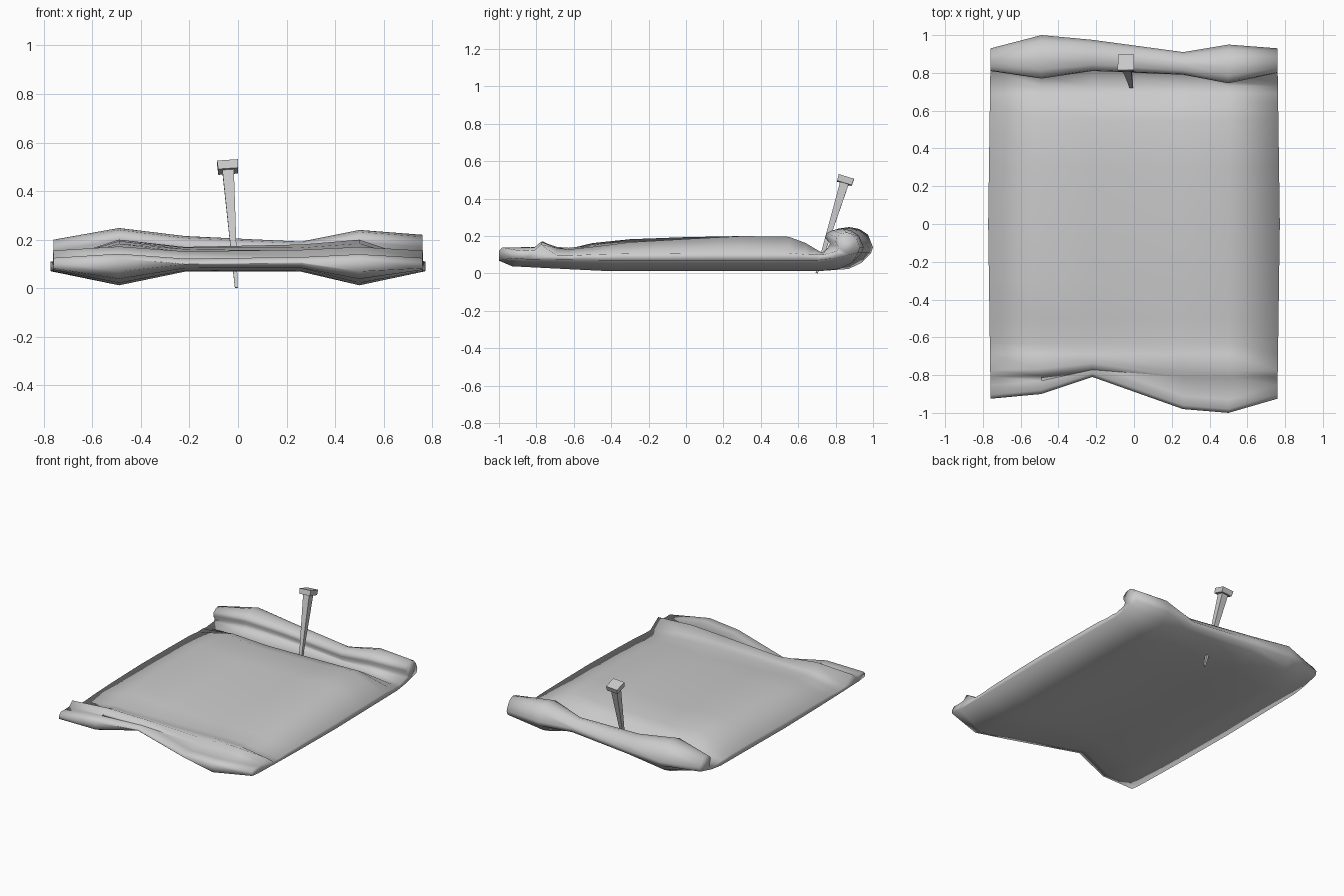
import bpy, bmesh, math
from mathutils import Vector, Matrix

if "Cube" in bpy.data.objects:
    bpy.data.objects.remove(bpy.data.objects["Cube"])


def finish(bm, name, smooth=None):
    bmesh.ops.recalc_face_normals(bm, faces=bm.faces)
    me = bpy.data.meshes.new(name)
    bm.to_mesh(me)
    bm.free()
    ob = bpy.data.objects.new(name, me)
    bpy.context.collection.objects.link(ob)
    if smooth:
        bpy.ops.object.select_all(action='DESELECT')
        ob.select_set(True)
        bpy.context.view_layer.objects.active = ob
        bpy.ops.object.shade_smooth_by_angle(angle=math.radians(smooth))
    return ob


# Side profile (y, z) of the sheet at one station, counter-clockwise from the front tip
def profile(yf, yb, lip, zb, zt, zr, valley, rz, sag):
    h = zt - zb
    w = yb - lip
    ridge = -0.775 + 0.35 * max(0, yf + 0.92)
    return [
        (yf, zb + h * 0.3), (yf + 0.07, zb + h * 0.14),
        (-0.6, zb + h * 0.05), (-0.4, zb), (0, zb), (0.4, zb), (0.7, zb),
        (yb - 0.13, zb + 0.012), (yb - 0.06, zb * 0.7 + 0.05),
        (yb - 0.01, 0.11), (yb, 0.14), (yb - w * 0.12, zr - 0.04),
        (yb - w * 0.32, zr - 0.01), (yb - w * 0.55, zr), (lip + w * 0.2, zr - 0.008),
        (lip + w * 0.03, zr - 0.025), (lip, zr - 0.05), (lip + w * 0.12, zr - 0.08),
        (lip + w * 0.05, (valley + zr - 0.08) / 2),
        (0.73, valley), (0.69, valley + h * 0.12), (0.64, zb + h * 0.8), (0.55, zb + h * 0.98),
        (0.3, zt), (0, zt - h * 0.03 - sag * 0.5), (-0.3, zt - h * 0.09 - sag * 0.8),
        (-0.5, zt - h * 0.2 - sag), (-0.63, zb + h * 0.62), (-0.69, zb + h * 0.66),
        (ridge, rz), (ridge - 0.035, rz - 0.03),
        (yf + 0.07, rz - 0.032), (yf + 0.02, rz - 0.03), (yf, rz - 0.05),
    ]


# Parchment: x, front y, back y, roll lip y, bottom z, top z, roll top z, valley z, ridge z, sag
stations = [
    (-0.758, -0.925, 0.93, 0.81, 0.07, 0.11, 0.20, 0.10, 0.155, 0),
    (-0.49, -0.90, 1.00, 0.77, 0.012, 0.20, 0.248, 0.11, 0.172, 0),
    (-0.22, -0.81, 0.975, 0.81, 0.068, 0.17, 0.215, 0.10, 0.152, 0),
    (0.26, -0.98, 0.91, 0.79, 0.068, 0.18, 0.192, 0.10, 0.158, 0.02),
    (0.50, -1.0, 0.95, 0.745, 0.012, 0.20, 0.24, 0.11, 0.17, 0.02),
    (0.758, -0.925, 0.93, 0.80, 0.07, 0.11, 0.22, 0.10, 0.155, 0),
]
bm = bmesh.new()
rings = []
for x, *rest in stations:
    ring = []
    for y, z in profile(*rest):
        bulge = 0.014 * max(0, 1 - abs(y)) * (x / 0.755) if abs(x) > 0.7 else 0
        ring.append(bm.verts.new((x + bulge, y, z)))
    rings.append(ring)
n = len(rings[0])
for a, b in zip(rings, rings[1:]):
    for i in range(n):
        j = (i + 1) % n
        bm.faces.new((a[i], a[j], b[j], b[i]))
caps = [bm.faces.new(rings[0]), bm.faces.new(rings[-1])]
bmesh.ops.recalc_face_normals(bm, faces=bm.faces)
bmesh.ops.triangulate(bm, faces=caps)
finish(bm, "parchment_sheet", 115)

# Nail: tapered square shank with a flat square head, leaning backwards
tip = Vector((-0.007, 0.699, 0.002))
axis = Vector((-0.036, 0.158, 0.514))
length = axis.length
lean = Matrix.Translation(tip) @ Vector((0, 0, 1)).rotation_difference(axis).to_matrix().to_4x4()


def square_prism(name, half_low, half_high, z0, z1):
    bm = bmesh.new()
    local = Matrix.Translation((0, 0, (z0 + z1) / 2)) @ Matrix.Rotation(math.pi / 4, 4, 'Z')
    bmesh.ops.create_cone(bm, cap_ends=True, segments=4, radius1=half_low * math.sqrt(2),
                          radius2=half_high * math.sqrt(2), depth=z1 - z0, matrix=lean @ local)
    return finish(bm, name)


square_prism("nail_shank", 0.006, 0.024, 0, length - 0.03)
square_prism("nail_head", 0.041, 0.043, length - 0.036, length)
